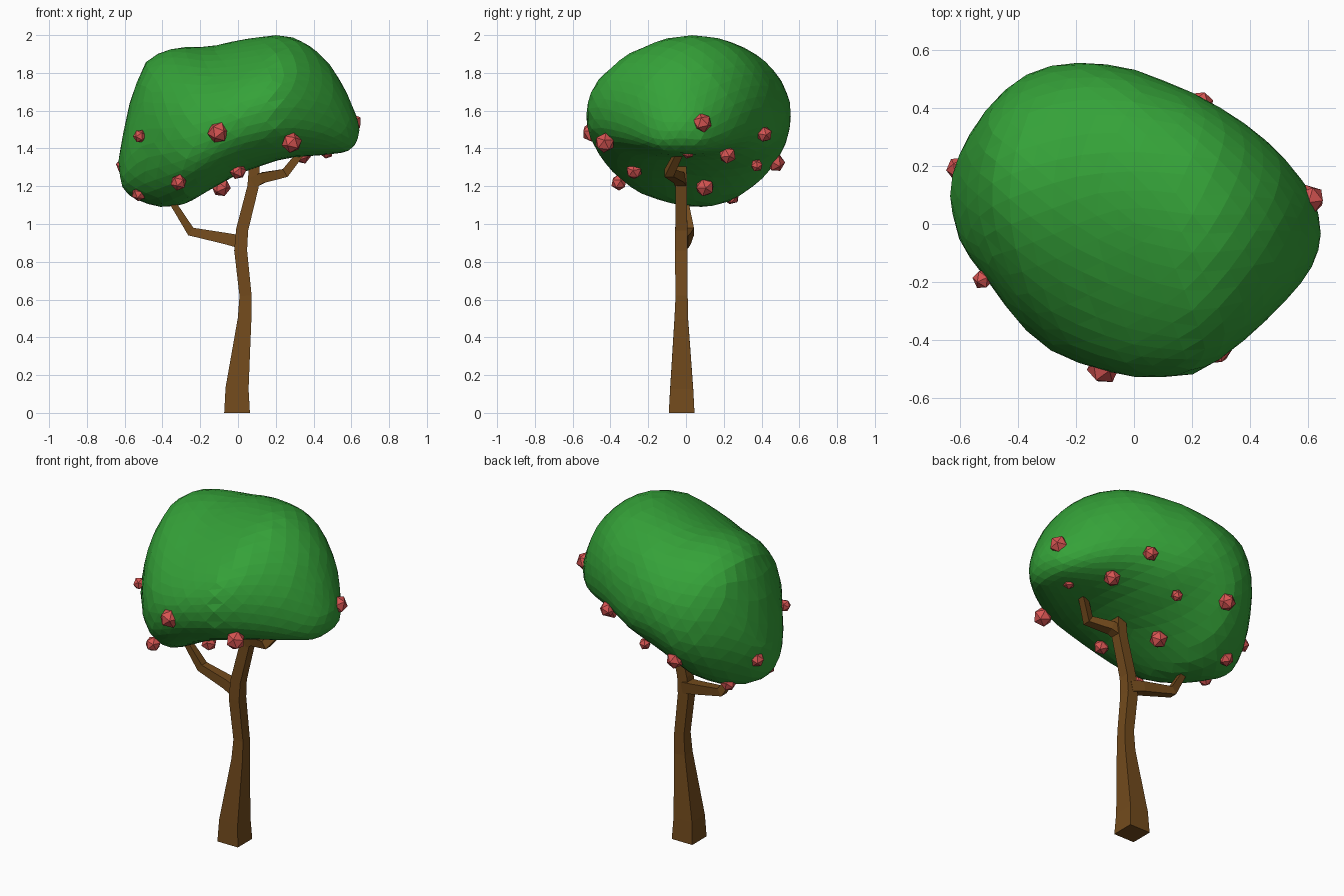
import bpy, bmesh, math, random
from mathutils import Vector, Euler

if "Cube" in bpy.data.objects:
    bpy.data.objects.remove(bpy.data.objects["Cube"])

random.seed(4)


def material(name, rgb):
    m = bpy.data.materials.new(name)
    m.diffuse_color = (*rgb, 1)
    m.use_nodes = True
    m.node_tree.nodes["Principled BSDF"].inputs["Base Color"].default_value = m.diffuse_color
    return m


BARK = material("bark", (0.17, 0.07, 0.012))
LEAF = material("leaf", (0.035, 0.36, 0.04))
FRUIT = material("fruit", (0.68, 0.09, 0.085))


def finish(bm, name, mat):
    bmesh.ops.recalc_face_normals(bm, faces=bm.faces)
    me = bpy.data.meshes.new(name)
    bm.to_mesh(me)
    bm.free()
    me.materials.append(mat)
    ob = bpy.data.objects.new(name, me)
    bpy.context.collection.objects.link(ob)
    return ob


def limb(name, path):
    """Square tapered tube through (x, y, z, half width) stations."""
    bm = bmesh.new()
    pts = [Vector(p[:3]) for p in path]
    rings = []
    for i, p in enumerate(pts):
        t = Vector((0, 0, 0))
        if i > 0:
            t += (p - pts[i - 1]).normalized()
        if i < len(pts) - 1:
            t += (pts[i + 1] - p).normalized()
        t.normalize()
        a = Vector((0, 1, 0)).cross(t).normalized()
        b = t.cross(a)
        w = path[i][3]
        rings.append([bm.verts.new(p + w * (sa * a + sb * b))
                      for sa, sb in ((-1, -1), (1, -1), (1, 1), (-1, 1))])
    for r, s in zip(rings, rings[1:]):
        for k in range(4):
            bm.faces.new((r[k], r[(k + 1) % 4], s[(k + 1) % 4], s[k]))
    bm.faces.new(rings[0])
    bm.faces.new(rings[-1])
    return finish(bm, name, BARK)


# trunk and two elbowed branches
limb("trunk", [(-.005, -.023, 0, .068), (-.005, -.023, .13, .061), (.035, -.025, .5, .036),
               (.04, -.023, .62, .032), (.014, -.025, .86, .034), (.022, -.025, .97, .032),
               (.08, -.025, 1.2, .03), (.092, -.025, 1.4, .027)])
limb("left_branch", [(.015, -.023, .905, .034), (-.06, -.005, .922, .03),
                     (-.25, .018, .96, .024), (-.37, -.01, 1.15, .015)])
limb("right_branch", [(.08, -.025, 1.22, .03), (.13, -.038, 1.245, .028),
                      (.25, -.09, 1.27, .024), (.36, -.02, 1.41, .018)])

# canopy cross-sections along x: x, y min, y max, z min, z max
SECTIONS = [
    (-.63, .06, .16, 1.26, 1.36), (-.615, -.03, .21, 1.19, 1.45), (-.58, -.10, .29, 1.15, 1.63),
    (-.5, -.20, .41, 1.11, 1.86), (-.4, -.345, .505, 1.085, 1.92), (-.28, -.445, .55, 1.10, 1.935),
    (-.15, -.495, .56, 1.18, 1.93), (0, -.53, .535, 1.265, 1.965), (.2, -.525, .455, 1.335, 2.0),
    (.3, -.465, .40, 1.355, 1.99), (.4, -.385, .335, 1.36, 1.935), (.5, -.29, .25, 1.37, 1.835),
    (.58, -.20, .15, 1.38, 1.69), (.625, -.13, .09, 1.42, 1.58), (.645, -.06, -.01, 1.47, 1.53)]


def section(x):
    for a, b in zip(SECTIONS, SECTIONS[1:]):
        if x <= b[0]:
            f = max(0, (x - a[0]) / (b[0] - a[0]))
            return [p + f * (q - p) for p, q in zip(a[1:], b[1:])]
    return SECTIONS[-1][1:]


# canopy: icosphere reshaped to follow the cross-sections, flat below, leaning back on top
bm = bmesh.new()
bmesh.ops.create_icosphere(bm, subdivisions=4, radius=1)
for v in bm.verts:
    a, b, c = v.co
    r = max(math.hypot(b, c), 1e-6)
    s, t = b / r, c / r
    x = .005 + .64 * a
    y0, y1, z0, z1 = section(x)
    dy = (y1 - y0) / 2 * s
    belt = z0 + .42 * (z1 - z0)
    if t > 0:
        lean = .19 + .1 * min(x, 0) - .3 * max(x, 0)
        z = belt + (z1 - belt) * t * .995 + lean * dy * t
    else:
        n = 2.3 + .5 * x
        z = belt - (belt - z0) * max(0, 1 - abs(s) ** n) ** (1 / n)
    # back of the low left end is lifted
    z += .09 * max(s, 0) ** 2 * min(1, max(0, .05 - x) / .2) * (1 - max(t, 0))
    v.co = (x, (y0 + y1) / 2 + dy, z)
bmesh.ops.smooth_vert(bm, verts=bm.verts, factor=0.3, use_axis_x=True, use_axis_y=True, use_axis_z=True)
finish(bm, "canopy", LEAF)

# fruits: x, y, z, radius
FRUITS = [
    (-.52, -.19, 1.465, .036), (-.105, -.495, 1.485, .058), (.285, -.43, 1.43, .055),
    (-.605, .19, 1.31, .042), (-.525, -.025, 1.16, .04), (-.315, -.355, 1.22, .044),
    (-.09, .10, 1.195, .052), (0, -.275, 1.28, .045), (.47, .01, 1.38, .035),
    (.605, .085, 1.535, .053), (.23, .415, 1.475, .044), (-.26, .475, 1.325, .05),
    (.01, .375, 1.31, .034), (.34, .22, 1.365, .048), (-.45, .24, 1.145, .044)]
for i, (x, y, z, r) in enumerate(FRUITS):
    bm = bmesh.new()
    bmesh.ops.create_icosphere(bm, subdivisions=1, radius=r)
    ob = finish(bm, f"fruit_{i + 1}", FRUIT)
    ob.location = (x, y, z)
    ob.rotation_euler = Euler([random.uniform(0, 6.28) for _ in range(3)])
